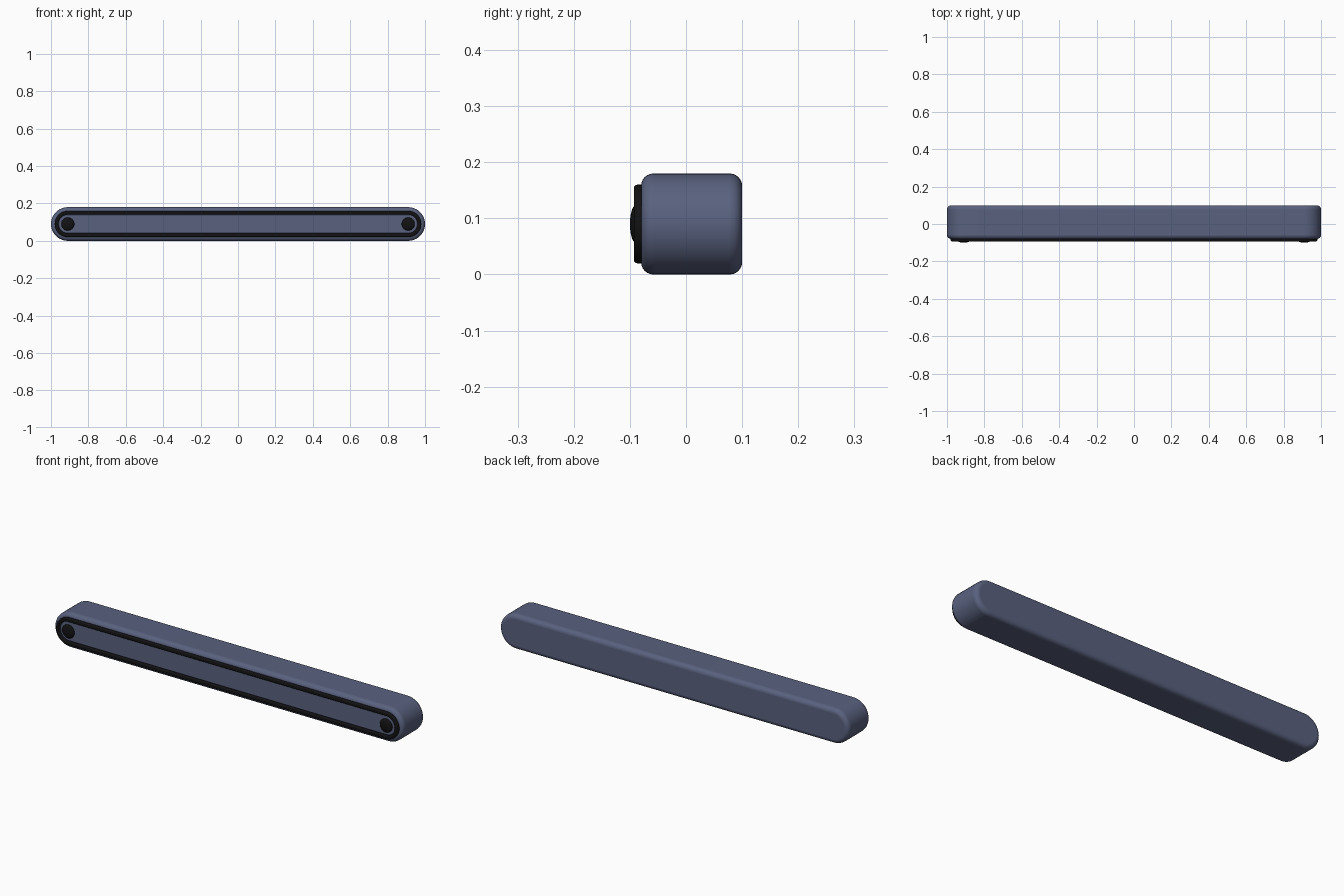
import bpy, bmesh, math

if "Cube" in bpy.data.objects:
    bpy.data.objects.remove(bpy.data.objects["Cube"])

HALF = 0.91      # x of the rounded end centres
ZC = 0.09        # height of the centre line


def material(name, rgb):
    m = bpy.data.materials.new(name)
    m.diffuse_color = (*rgb, 1)
    m.use_nodes = True
    m.node_tree.nodes["Principled BSDF"].inputs["Base Color"].default_value = m.diffuse_color
    return m


blue = material("slate_blue", (0.10, 0.12, 0.21))
black = material("black_rubber", (0.006, 0.006, 0.007))


def stadium(r, n=20):
    """Points of a slot outline in the xz plane."""
    pts = []
    for side in (1, -1):
        for i in range(n + 1):
            a = math.pi * i / n - math.pi / 2
            pts.append((side * (HALF + r * math.cos(a)), ZC + side * r * math.sin(a)))
    return pts


def slot(name, r, y0, y1, mat, bevel, segs, inner=None):
    """Extruded slot shape, solid or (with inner radius) a ring."""
    bm = bmesh.new()

    def loop(rad, y):
        return [bm.verts.new((x, y, z)) for x, z in stadium(rad)]

    def bridge(a, b):
        for i in range(len(a)):
            j = (i + 1) % len(a)
            bm.faces.new((a[i], a[j], b[j], b[i]))

    front, back = loop(r, y0), loop(r, y1)
    bridge(front, back)
    if inner:
        in_front, in_back = loop(inner, y0), loop(inner, y1)
        bridge(in_back, in_front)
        bridge(in_front, front)
        bridge(back, in_back)
    else:
        bm.faces.new(front)
        bm.faces.new(back)
    bmesh.ops.recalc_face_normals(bm, faces=bm.faces)
    me = bpy.data.meshes.new(name)
    bm.to_mesh(me)
    bm.free()
    ob = bpy.data.objects.new(name, me)
    bpy.context.collection.objects.link(ob)
    me.materials.append(mat)
    mod = ob.modifiers.new("bevel", 'BEVEL')
    mod.width, mod.segments = bevel, segs
    mod.limit_method, mod.angle_limit = 'ANGLE', math.radians(40)
    finish(ob)


def finish(ob):
    bpy.ops.object.select_all(action='DESELECT')
    ob.select_set(True)
    bpy.context.view_layer.objects.active = ob
    bpy.ops.object.shade_smooth_by_angle(angle=math.radians(40))


# Main bar, raised front panel and rubber rim
slot("bar_body", 0.09, -0.08, 0.10, blue, 0.022, 6)
slot("front_panel", 0.05, -0.085, -0.07, blue, 0.004, 3)
slot("front_rim", 0.07, -0.093, -0.072, black, 0.006, 3, inner=0.05)

# Domed buttons at both ends
for side, label in ((-1, "left"), (1, "right")):
    bpy.ops.mesh.primitive_uv_sphere_add(segments=32, ring_count=16, radius=1,
                                         location=(side * HALF, -0.088, ZC))
    ob = bpy.context.object
    ob.name = label + "_button"
    ob.scale = (0.035, 0.012, 0.035)
    bpy.ops.object.transform_apply(location=False, rotation=False, scale=True)
    ob.data.materials.append(black)
    finish(ob)
